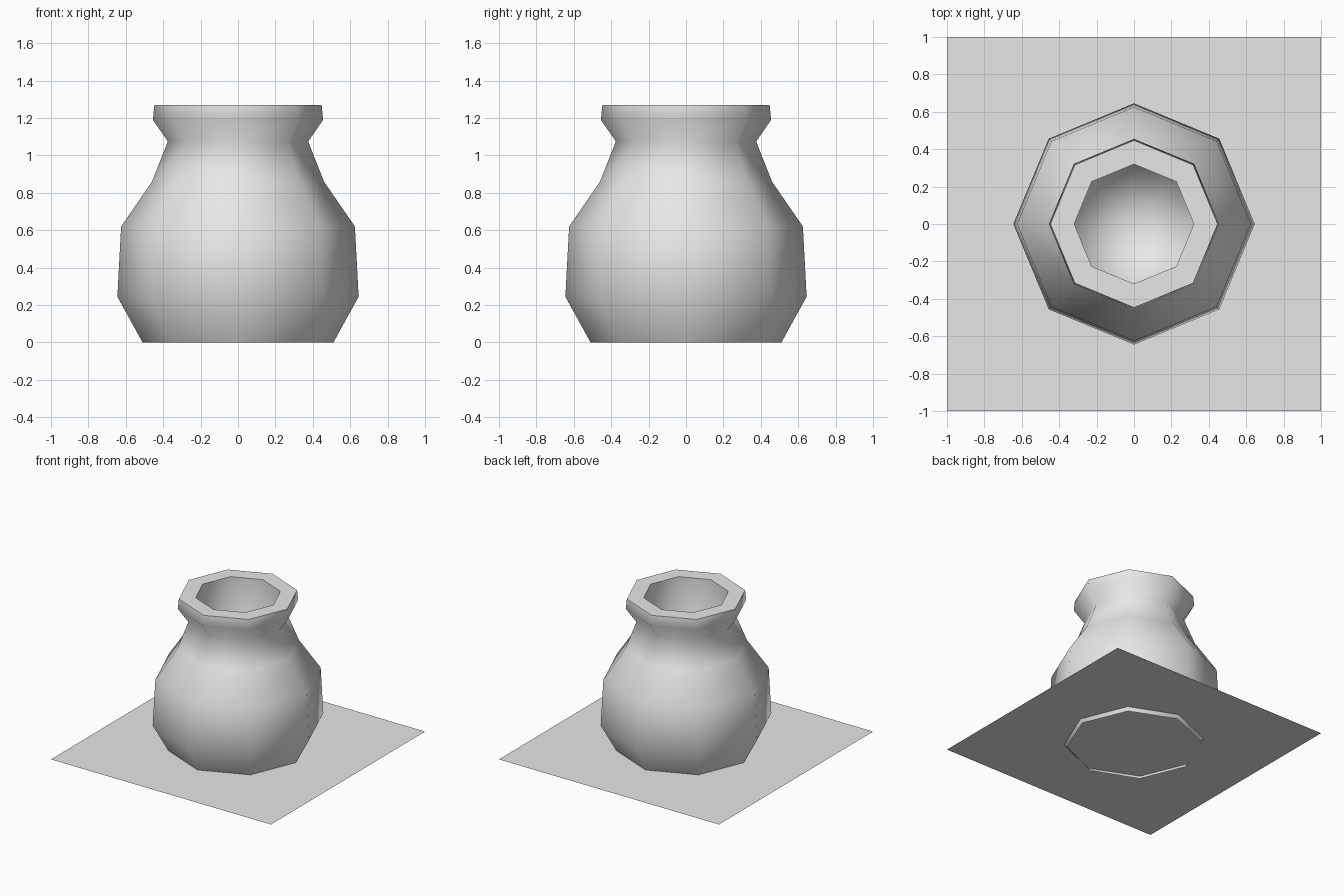
import bpy
import bmesh
import math

cube = bpy.data.objects.get("Cube")
if cube:
    bpy.data.objects.remove(cube, do_unlink=True)

SIDES = 8

# One plain grey for the whole model
grey = bpy.data.materials.new("plain_grey")
grey.use_nodes = True
grey.diffuse_color = (0.8, 0.8, 0.8, 1)
grey.node_tree.nodes["Principled BSDF"].inputs["Base Color"].default_value = (0.8, 0.8, 0.8, 1)


def add_object(name, bm):
    mesh = bpy.data.meshes.new(name)
    bm.to_mesh(mesh)
    bm.free()
    mesh.materials.append(grey)
    obj = bpy.data.objects.new(name, mesh)
    bpy.context.collection.objects.link(obj)
    return obj


def ring(bm, radius, z):
    return [bm.verts.new((radius * math.cos(math.tau * i / SIDES),
                          radius * math.sin(math.tau * i / SIDES), z))
            for i in range(SIDES)]


# Pot: (radius, height) from the open foot, up the outside, over the lip, down the hollow
profile = [(0.51, 0), (0.645, 0.245), (0.625, 0.62), (0.46, 0.86), (0.375, 1.075),
           (0.455, 1.19), (0.447, 1.27), (0.32, 1.27), (0.32, 0.3)]
LIP_TOP = 1.27
bm = bmesh.new()
rings = [ring(bm, r, z) for r, z in profile]
for low, high in zip(rings, rings[1:]):
    for i in range(SIDES):
        j = (i + 1) % SIDES
        bm.faces.new((low[i], low[j], high[j], high[i]))

# Slightly dished floor of the hollow
centre = bm.verts.new((0, 0, 0.25))
for i in range(SIDES):
    bm.faces.new((rings[-1][i], rings[-1][(i + 1) % SIDES], centre))

# Smooth all over, with crisp edges around the flat lip
for face in bm.faces:
    face.smooth = True
for edge in bm.edges:
    on_lip = all(abs(v.co.z - LIP_TOP) < 0.001 for v in edge.verts)
    radii = [v.co.xy.length for v in edge.verts]
    edge.smooth = not (on_lip and abs(radii[0] - radii[1]) < 0.001)
add_object("pot", bm)

# Thin square sheet around the foot of the pot
bm = bmesh.new()
bmesh.ops.create_grid(bm, x_segments=1, y_segments=1, size=1)
sheet = add_object("base_sheet", bm)
sheet.location.z = 0.03
